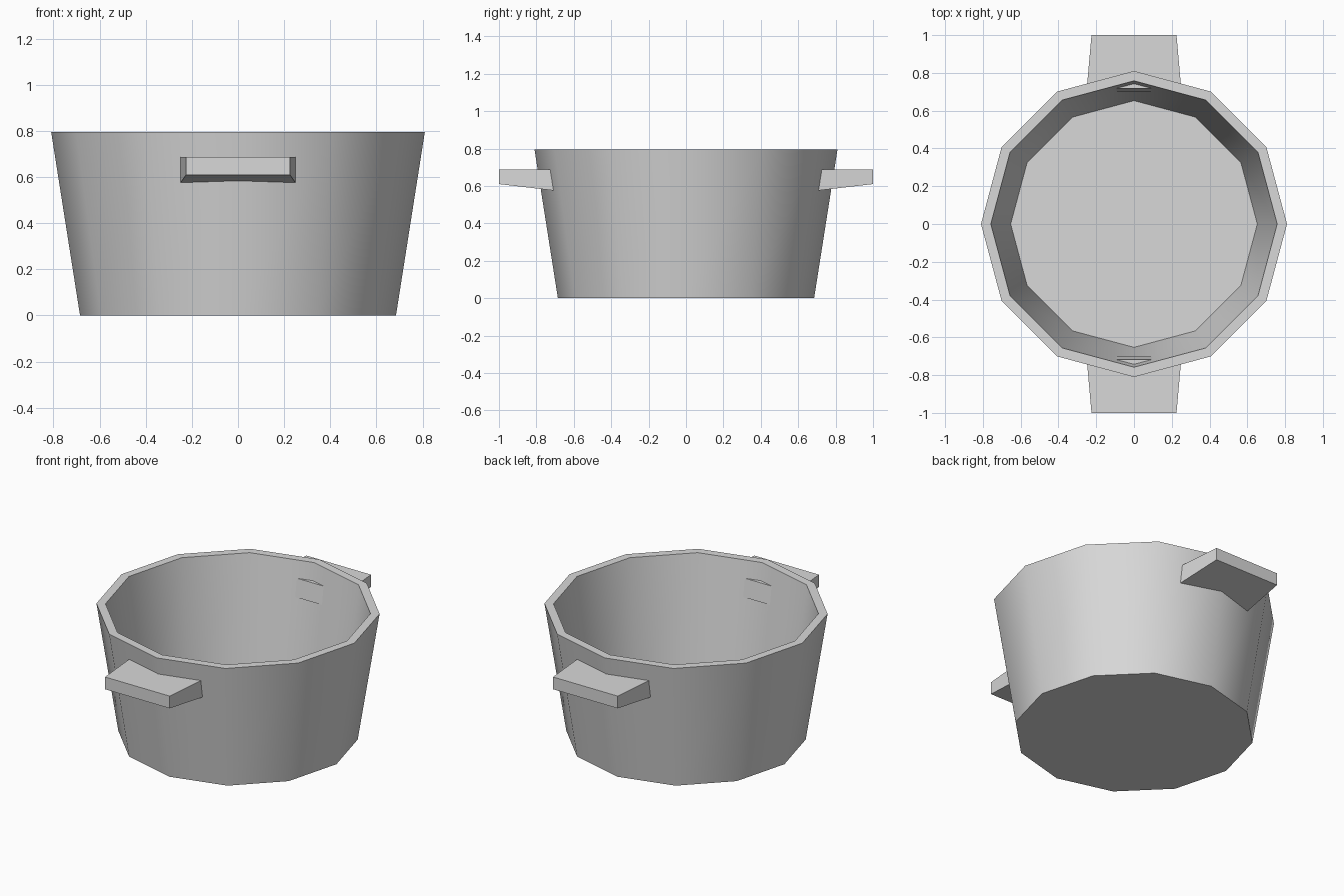
import bpy, bmesh, math

if "Cube" in bpy.data.objects:
    bpy.data.objects.remove(bpy.data.objects["Cube"])

GREY = (0.69, 0.69, 0.69, 1)
metal = bpy.data.materials.new("light grey metal")
metal.use_nodes = True
metal.diffuse_color = GREY
metal.node_tree.nodes["Principled BSDF"].inputs["Base Color"].default_value = GREY


def finish(name, bm):
    bmesh.ops.recalc_face_normals(bm, faces=bm.faces)
    mesh = bpy.data.meshes.new(name)
    bm.to_mesh(mesh)
    bm.free()
    mesh.materials.append(metal)
    obj = bpy.data.objects.new(name, mesh)
    bpy.context.collection.objects.link(obj)
    return obj


# Pot body: outer and inner walls from rings, closed by a base and a floor
SIDES = 12
profile = [(0.685, 0), (0.81, 0.795), (0.758, 0.795), (0.653, 0.05)]
bm = bmesh.new()
rings = []
for radius, z in profile:
    angles = [2 * math.pi * i / SIDES for i in range(SIDES)]
    rings.append([bm.verts.new((radius * math.cos(a), radius * math.sin(a), z)) for a in angles])
for low, high in zip(rings, rings[1:]):
    for i in range(SIDES):
        j = (i + 1) % SIDES
        bm.faces.new((low[i], low[j], high[j], high[i]))
bm.faces.new(rings[0])
bm.faces.new(rings[-1])
pot = finish("pot_body", bm)
bpy.ops.object.select_all(action="DESELECT")
pot.select_set(True)
bpy.context.view_layer.objects.active = pot
bpy.ops.object.shade_smooth_by_angle(angle=math.radians(40))


# Handles: tapered blocks whose inner ends just pass through the wall
def handle(name, side):
    bm = bmesh.new()
    bmesh.ops.create_cube(bm, size=2)
    for v in bm.verts:
        outer, top = v.co.y > 0, v.co.z > 0
        half_width = 0.225 if outer else 0.25
        y = 1.0 if outer else (0.718 if top else 0.702)
        z = 0.687 if top else (0.61 if outer else 0.575)
        v.co = (v.co.x * half_width, y * side, z)
    return finish(name, bm)


handle("front_handle", -1)
handle("back_handle", 1)
